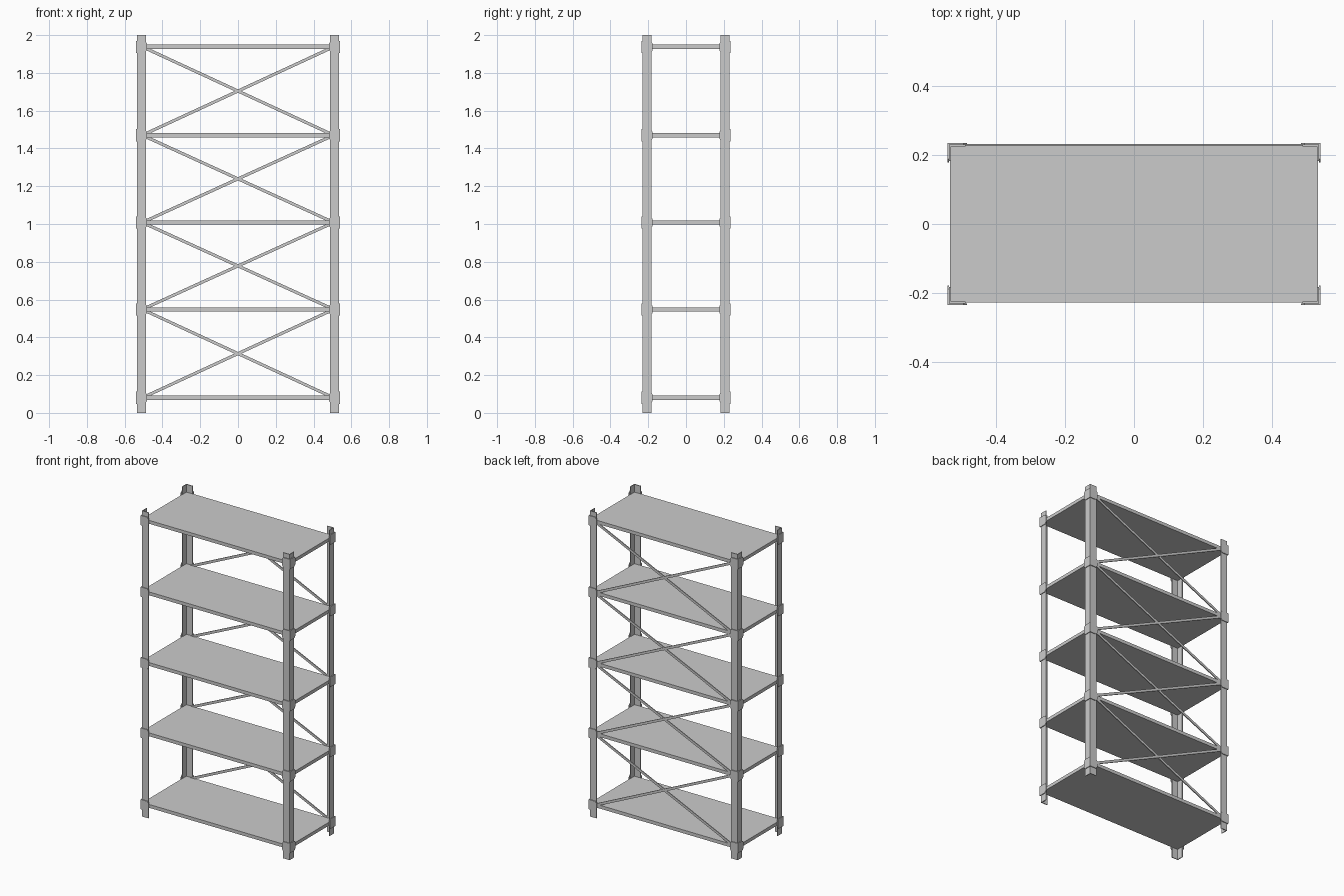
import bpy
from math import atan2, hypot

if "Cube" in bpy.data.objects:
    bpy.data.objects.remove(bpy.data.objects["Cube"])

HX, HY, H = 0.535, 0.23, 2.0            # outer post faces and height
LEVELS = [0.08, 0.548, 1.008, 1.47, 1.938]  # shelf mid heights


def mesh_object(name, verts, faces):
    me = bpy.data.meshes.new(name)
    me.from_pydata(verts, [], faces)
    ob = bpy.data.objects.new(name, me)
    bpy.context.collection.objects.link(ob)
    return ob


def prism(name, bottom, top):
    """Closed solid between two matching outlines."""
    n = len(bottom)
    faces = [tuple(range(n))[::-1], tuple(range(n, 2 * n))]
    faces += [(i, (i + 1) % n, n + (i + 1) % n, n + i) for i in range(n)]
    ob = mesh_object(name, bottom + top, faces)
    import bmesh
    bm = bmesh.new()
    bm.from_mesh(ob.data)
    bmesh.ops.recalc_face_normals(bm, faces=bm.faces)
    bm.to_mesh(ob.data)
    bm.free()
    return ob


def box(name, loc, size, rot=(0, 0, 0)):
    bpy.ops.mesh.primitive_cube_add(size=1, location=loc, rotation=rot)
    ob = bpy.context.object
    ob.name = name
    ob.scale = size
    return ob


# Shelf boards
for i, z in enumerate(LEVELS):
    box(f"shelf_{i}", (0, 0, z), (2 * HX - 0.006, 2 * HY - 0.006, 0.022))

# L-section corner posts with chamfered joint plates on both outer faces
W, T, P = 0.047, 0.005, 0.005
for sx, xn in ((-1, "left"), (1, "right")):
    for sy, yn in ((-1, "front"), (1, "back")):
        ell = [(0, 0), (W, 0), (W, T), (T, T), (T, W), (0, W)]
        pts = [(sx * (HX - a), sy * (HY - b)) for a, b in ell]
        prism(f"{yn}_{xn}_post", [(x, y, 0) for x, y in pts], [(x, y, H) for x, y in pts])

        for i, z in enumerate(LEVELS):
            # outline across the plate: a = distance inward from the corner
            out = [(-P, -0.032), (W - 0.005, -0.032), (W + 0.005, -0.02),
                   (W + 0.005, 0.02), (W - 0.005, 0.032), (-P, 0.032)]
            prism(f"{yn}_{xn}_face_plate_{i}",
                  [(sx * (HX - a), sy * HY, z + c) for a, c in out],
                  [(sx * (HX - a), sy * (HY + P), z + c) for a, c in out])
            prism(f"{yn}_{xn}_side_plate_{i}",
                  [(sx * HX, sy * (HY - a), z + c) for a, c in out],
                  [(sx * (HX + P), sy * (HY - a), z + c) for a, c in out])

# Crossed braces across the back
for i, (lo, hi) in enumerate(zip(LEVELS, LEVELS[1:])):
    dx, dz = 1.0, hi - lo - 0.006
    for s in (-1, 1):
        box(f"back_brace_{i}_{'rising' if s < 0 else 'falling'}",
            (0, HY - 0.004 + 0.002 * s, (lo + hi) / 2),
            (hypot(dx, dz), 0.006, 0.016), (0, s * atan2(dz, dx), 0))
